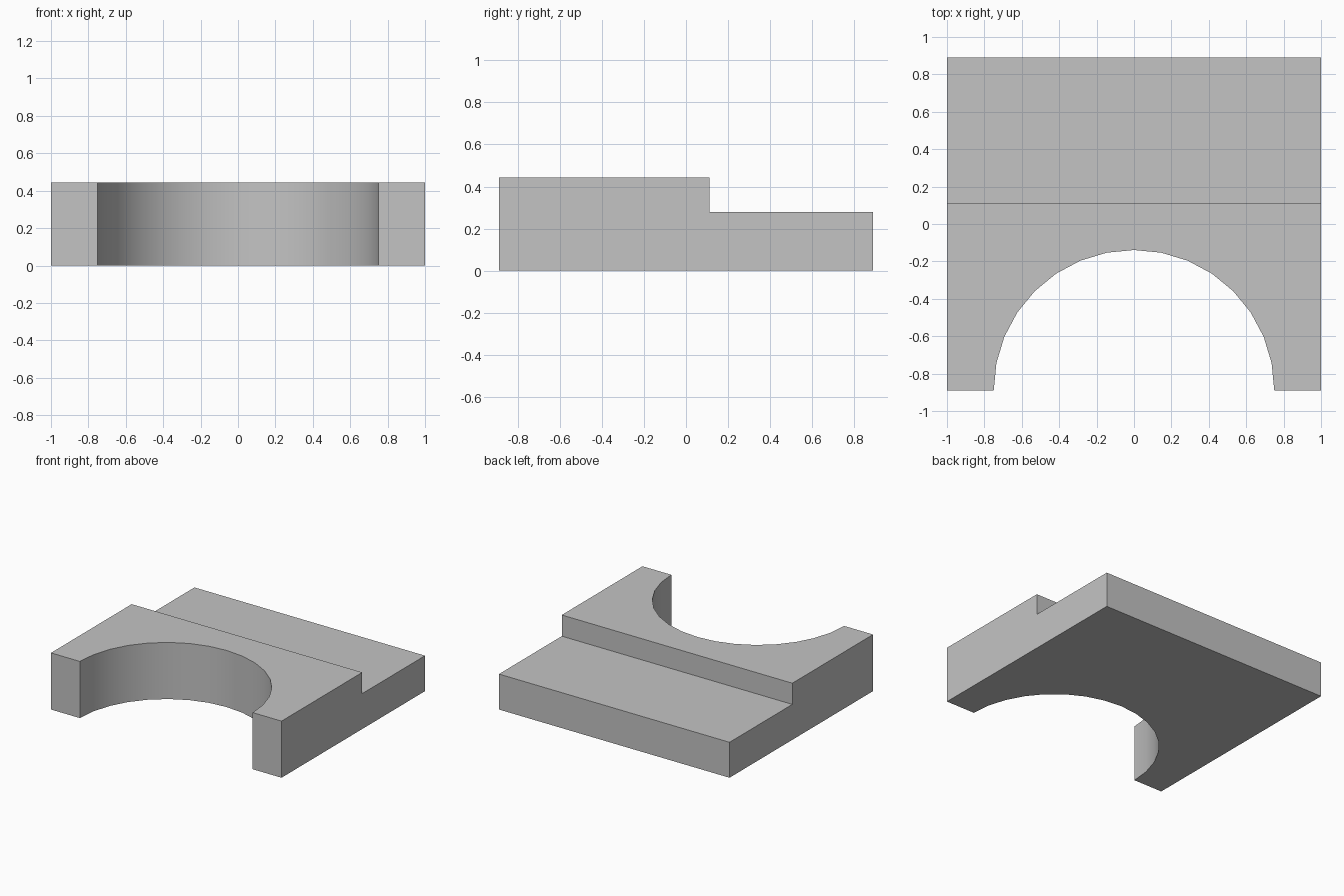
import bpy
import bmesh
import math

if "Cube" in bpy.data.objects:
    bpy.data.objects.remove(bpy.data.objects["Cube"])

WIDTH, FRONT, BACK = 2.0, -0.889, 0.889
STEP_Y, LOW, HIGH = 0.111, 0.278, 0.444
RADIUS = 0.75

grey = bpy.data.materials.new("plain grey")
grey.diffuse_color = (0.55, 0.55, 0.55, 1)
grey.use_nodes = True
grey.node_tree.nodes["Principled BSDF"].inputs["Base Color"].default_value = grey.diffuse_color


def add_object(name, bm):
    bmesh.ops.recalc_face_normals(bm, faces=bm.faces)
    mesh = bpy.data.meshes.new(name)
    bm.to_mesh(mesh)
    bm.free()
    mesh.materials.append(grey)
    obj = bpy.data.objects.new(name, mesh)
    bpy.context.collection.objects.link(obj)
    return obj


# Stepped block: side profile extruded across the width
profile = [(FRONT, 0), (BACK, 0), (BACK, LOW), (STEP_Y, LOW),
           (STEP_Y, HIGH), (FRONT, HIGH)]
bm = bmesh.new()
side = bm.faces.new([bm.verts.new((-WIDTH / 2, y, z)) for y, z in profile])
ext = bmesh.ops.extrude_face_region(bm, geom=[side])
bmesh.ops.translate(bm, vec=(WIDTH, 0, 0),
                    verts=[v for v in ext["geom"] if isinstance(v, bmesh.types.BMVert)])
block = add_object("stepped_block", bm)

# Half-round recess through the front edge
bm = bmesh.new()
bmesh.ops.create_cone(bm, cap_ends=True, segments=32,
                      radius1=RADIUS, radius2=RADIUS, depth=2)
bmesh.ops.translate(bm, vec=(0, FRONT, 0), verts=bm.verts)
cutter = add_object("recess_cutter", bm)
cutter.hide_render = True

cut = block.modifiers.new("recess", 'BOOLEAN')
cut.operation = 'DIFFERENCE'
cut.solver = 'EXACT'
cut.object = cutter

bpy.context.view_layer.objects.active = block
block.select_set(True)
bpy.ops.object.modifier_apply(modifier=cut.name)
bpy.data.objects.remove(cutter)

# Smooth the curved wall, keep the edges sharp
bpy.ops.object.shade_smooth_by_angle(angle=math.radians(30))
